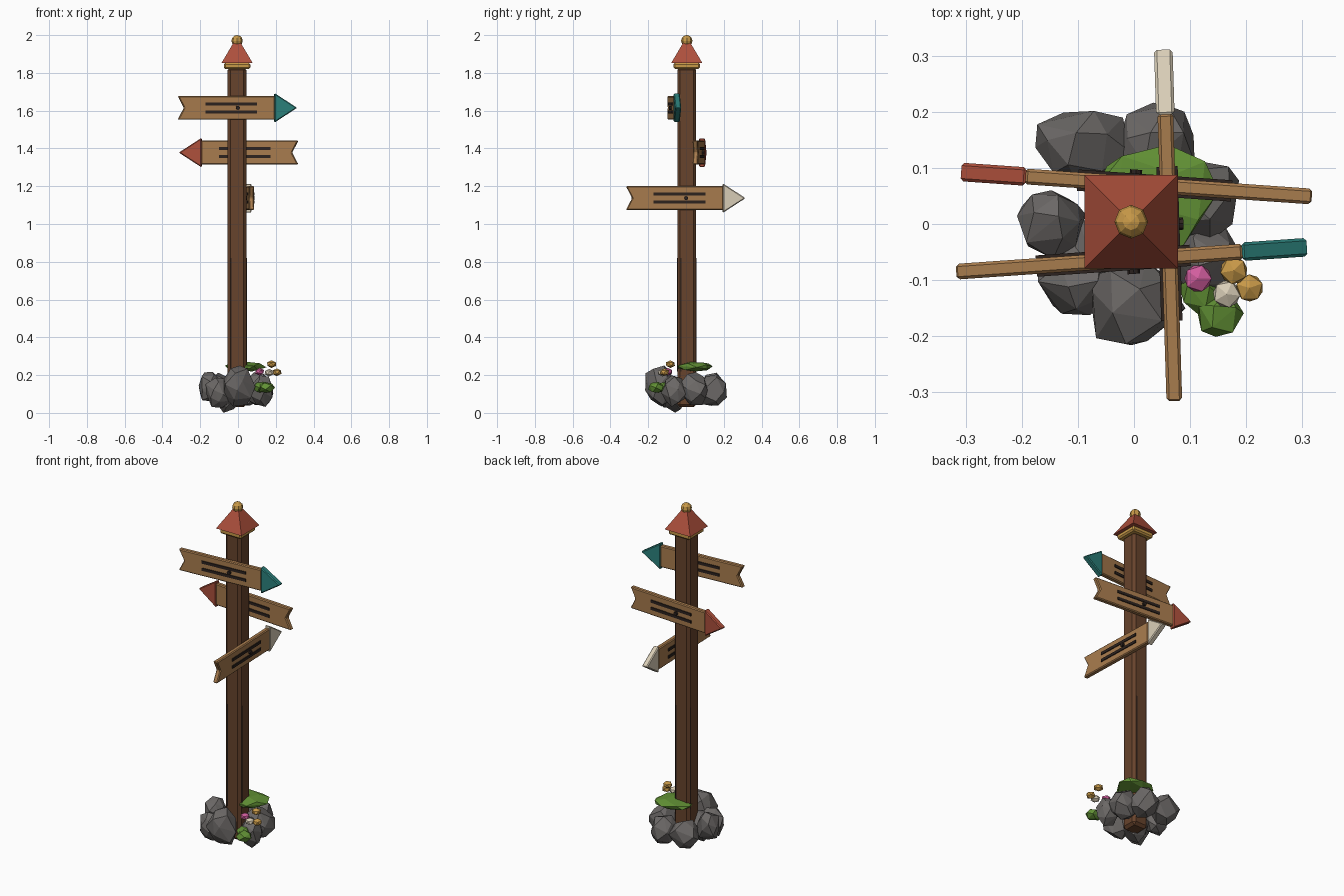
import bpy, bmesh, math, random
from mathutils import Vector, Matrix

if "Cube" in bpy.data.objects:
    bpy.data.objects.remove(bpy.data.objects["Cube"])

random.seed(7)


def mat(name, r, g, b):
    m = bpy.data.materials.new(name)
    m.diffuse_color = (r, g, b, 1)
    m.use_nodes = True
    m.node_tree.nodes["Principled BSDF"].inputs["Base Color"].default_value = m.diffuse_color
    return m


POST = mat("dark_wood", 0.135, 0.056, 0.025)
WOOD = mat("light_wood", 0.39, 0.20, 0.075)
DARK = mat("dark_ink", 0.025, 0.016, 0.013)
ROCK = mat("grey_stone", 0.15, 0.14, 0.135)
MOSS = mat("moss_green", 0.12, 0.28, 0.035)
RED = mat("roof_red", 0.42, 0.08, 0.045)
GOLD = mat("gold", 0.58, 0.32, 0.065)
TEAL = mat("teal", 0.025, 0.22, 0.20)
CREAM = mat("cream", 0.69, 0.61, 0.47)
PINK = mat("pink", 0.64, 0.11, 0.34)

AXIS = Vector((-0.005, 0.004, 0))    # centre line of the post


def finish(name, bm, material, matrix=None, bevel=0):
    bmesh.ops.recalc_face_normals(bm, faces=bm.faces)
    me = bpy.data.meshes.new(name)
    bm.to_mesh(me)
    bm.free()
    me.materials.append(material)
    ob = bpy.data.objects.new(name, me)
    bpy.context.collection.objects.link(ob)
    if matrix:
        ob.matrix_world = matrix
    if bevel:
        mod = ob.modifiers.new("bevel", 'BEVEL')
        mod.width = bevel
        mod.segments = 1
        mod.limit_method = 'ANGLE'
    return ob


def box(name, centre, size, material, matrix=None, bevel=0):
    bm = bmesh.new()
    bmesh.ops.create_cube(bm, size=1)
    bmesh.ops.scale(bm, vec=size, verts=bm.verts)
    bmesh.ops.translate(bm, vec=centre, verts=bm.verts)
    return finish(name, bm, material, matrix, bevel)


def slab(name, outline, thick, material, matrix, bevel):
    """Outline in x/z, extruded along y."""
    bm = bmesh.new()
    face = bm.faces.new([bm.verts.new((x, -thick / 2, z)) for x, z in outline])
    ext = bmesh.ops.extrude_face_region(bm, geom=[face])
    moved = [v for v in ext["geom"] if isinstance(v, bmesh.types.BMVert)]
    bmesh.ops.translate(bm, vec=(0, thick, 0), verts=moved)
    return finish(name, bm, material, matrix, bevel)


def boulder(name, centre, radii, material, points=20, rough=0.12):
    """Faceted lump: hull of jittered points spread over an ellipsoid."""
    bm = bmesh.new()
    turn = random.uniform(0, 6.28)
    for i in range(points):
        h = 1 - 2 * (i + 0.5) / points
        a = turn + i * 2.39996 + random.uniform(-0.25, 0.25)
        s = math.sqrt(1 - h * h)
        k = 1.05 + random.uniform(-rough, rough)
        bm.verts.new((centre[0] + radii[0] * k * s * math.cos(a),
                      centre[1] + radii[1] * k * s * math.sin(a),
                      centre[2] + radii[2] * k * h))
    bmesh.ops.convex_hull(bm, input=bm.verts)
    return finish(name, bm, material)


# Post with chamfered corners and thin grain grooves
box("post", AXIS + Vector((0, 0, 0.93)), (0.1, 0.1, 1.8), POST, bevel=0.015)
for i in range(4):
    m = Matrix.Translation(AXIS) @ Matrix.Rotation(i * math.pi / 2, 4, 'Z')
    box(f"post_grain_{i}", (-0.031, -0.0495, 0.52), (0.005, 0.004, 0.6), DARK, m)

# Cap: gold collar, red pyramid roof, gold ball
box("cap_collar", AXIS + Vector((0, 0, 1.837)), (0.14, 0.14, 0.032), GOLD, bevel=0.008)
bm = bmesh.new()
bmesh.ops.create_cone(bm, cap_ends=True, segments=4, radius1=0.083 * math.sqrt(2),
                      radius2=0.004, depth=0.134)
finish("cap_roof", bm, RED, Matrix.Translation(AXIS + Vector((0, 0, 1.919)))
       @ Matrix.Rotation(math.pi / 4, 4, 'Z'))
bm = bmesh.new()
bmesh.ops.create_uvsphere(bm, u_segments=8, v_segments=6, radius=0.03)
finish("cap_ball", bm, GOLD, Matrix.Translation(AXIS + Vector((0, 0, 1.97))))


# Direction signs: notched board, coloured arrow head, ink strips, bolt
def sign(name, centre, angle, colour):
    m = Matrix.Translation(centre) @ Matrix.Rotation(math.radians(angle), 4, 'Z')
    slab(name + "_board", [(-0.318, -0.063), (0.197, -0.063), (0.197, 0.063),
                           (-0.318, 0.063), (-0.285, 0)], 0.028, WOOD, m, 0.005)
    slab(name + "_arrow", [(0.195, -0.078), (0.315, 0), (0.195, 0.078)],
         0.033, colour, m, 0.005)
    for side in (-1, 1):
        for z in (-0.021, 0.021):
            box(f"{name}_strip", (-0.035, side * 0.0155, z), (0.275, 0.007, 0.016), DARK, m)
    bm = bmesh.new()
    bmesh.ops.create_cone(bm, cap_ends=True, segments=8, radius1=0.011,
                          radius2=0.011, depth=0.052)
    finish(name + "_bolt", bm, DARK, m @ Matrix.Rotation(math.pi / 2, 4, 'X'))


sign("front_sign", (-0.002, -0.063, 1.615), 4, TEAL)
sign("back_sign", (0.002, 0.071, 1.378), 176, RED)
sign("right_sign", (0.062, 0.0, 1.137), 91.8, CREAM)

# Ring of stones around the foot
stones = [
    ((-0.095, 0.14, 0.125), (0.085, 0.07, 0.085)),
    ((0.04, 0.14, 0.115), (0.07, 0.075, 0.085)),
    ((-0.15, 0.005, 0.14), (0.06, 0.06, 0.085)),
    ((-0.10, -0.10, 0.11), (0.07, 0.07, 0.085)),
    ((0.0, -0.14, 0.145), (0.08, 0.08, 0.105)),
    ((0.11, 0.045, 0.125), (0.075, 0.075, 0.085)),
    ((0.13, -0.06, 0.12), (0.06, 0.065, 0.08)),
    ((-0.05, -0.06, 0.095), (0.075, 0.07, 0.085)),
]
for i, (c, r) in enumerate(stones):
    boulder(f"stone_{i}", c, r, ROCK)

# Moss clumps
boulder("moss_top", (0.04, 0.05, 0.245), (0.115, 0.095, 0.026), MOSS, 20, 0.08)
boulder("moss_low_a", (0.15, -0.16, 0.135), (0.044, 0.042, 0.03), MOSS, 14, 0.06)
boulder("moss_low_b", (0.12, -0.115, 0.135), (0.04, 0.045, 0.03), MOSS, 14, 0.06)

# Flower heads
flowers = [((0.114, -0.097, 0.218), PINK), ((0.178, -0.083, 0.258), GOLD),
           ((0.206, -0.114, 0.215), GOLD), ((0.165, -0.125, 0.213), CREAM)]
for i, (c, colour) in enumerate(flowers):
    bm = bmesh.new()
    bmesh.ops.create_icosphere(bm, subdivisions=1, radius=0.027)
    bmesh.ops.scale(bm, vec=(1, 1, 0.75), verts=bm.verts)
    finish(f"flower_{i}", bm, colour, Matrix.Translation(c)
           @ Matrix.Rotation(i * 0.8, 4, 'Z'))
